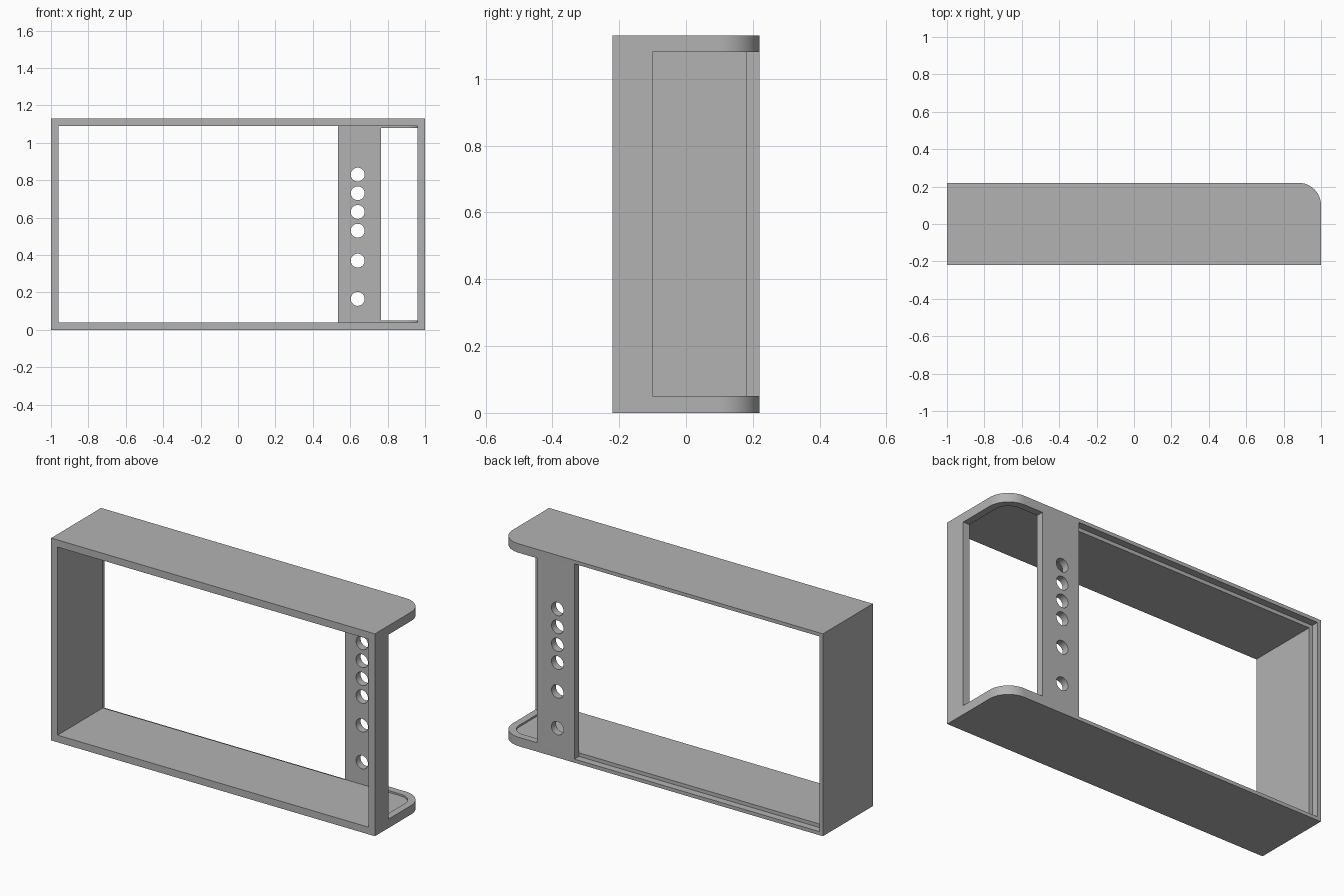
import bpy
import bmesh
from math import cos, sin, pi

if "Cube" in bpy.data.objects:
    bpy.data.objects.remove(bpy.data.objects["Cube"], do_unlink=True)

W, D, H = 1.0, 0.22, 1.13      # half width, half depth, height
T = 0.04                       # wall thickness
R = 0.12                       # rounded back corner radius
PANEL = (0.535, 0.765)         # panel left and right edges

grey = bpy.data.materials.new("plain_grey")
grey.use_nodes = True
colour = (0.45, 0.45, 0.45, 1)
grey.diffuse_color = colour
grey.node_tree.nodes["Principled BSDF"].inputs["Base Color"].default_value = colour


def prism(name, outline, z0, z1):
    """Extrude an xy outline between two heights."""
    bm = bmesh.new()
    face = bm.faces.new([bm.verts.new((x, y, z0)) for x, y in outline])
    top = bmesh.ops.extrude_face_region(bm, geom=[face])["geom"]
    bmesh.ops.translate(bm, vec=(0, 0, z1 - z0),
                        verts=[v for v in top if isinstance(v, bmesh.types.BMVert)])
    bmesh.ops.recalc_face_normals(bm, faces=bm.faces)
    mesh = bpy.data.meshes.new(name)
    bm.to_mesh(mesh)
    bm.free()
    obj = bpy.data.objects.new(name, mesh)
    bpy.context.collection.objects.link(obj)
    mesh.materials.append(grey)
    return obj


def box(name, x0, x1, y0, y1, z0, z1):
    return prism(name, [(x0, y0), (x1, y0), (x1, y1), (x0, y1)], z0, z1)


def rounded(x0, x1, y0, y1, r, steps=16):
    """Rectangle with its right back corner rounded."""
    arc = [(x1 - r + r * cos(i * pi / 2 / steps), y1 - r + r * sin(i * pi / 2 / steps))
           for i in range(steps + 1)]
    return [(x0, y0), (x1, y0)] + arc + [(x0, y1)]


def cut(target, cutter):
    cutter.hide_render = True
    mod = target.modifiers.new("cut", "BOOLEAN")
    mod.operation = "DIFFERENCE"
    mod.solver = "EXACT"
    mod.object = cutter
    bpy.context.view_layer.objects.active = target
    bpy.ops.object.modifier_apply(modifier=mod.name)
    bpy.data.objects.remove(cutter, do_unlink=True)


# Outer shell
frame = prism("frame", rounded(-W, W, -D, D, R), 0, H)

# Hollow inside, open at the front
cut(frame, prism("cavity", rounded(-W + T, W - T, -D - 0.1, D - T, R - T), T, H - T))

# Large back opening, with a stepped seat around its outer edges
cut(frame, box("back_opening", -W + T, PANEL[0], 0, D + 0.1, T, H - T))
S = T / 2
cut(frame, box("seat_step", -W + S, PANEL[0], D - T, D + 0.1, S, H - S))

# Opening that wraps round the rounded corner, leaving a low lip
cut(frame, box("corner_opening", PANEL[1], W + 0.1, -0.1, D + 0.1, 0.05, H - 0.05))

# Round holes through the panel
for z in (0.165, 0.37, 0.53, 0.63, 0.73, 0.83):
    bpy.ops.mesh.primitive_cylinder_add(vertices=40, radius=0.037, depth=0.2,
                                        location=(0.64, D, z), rotation=(pi / 2, 0, 0))
    hole = bpy.context.object
    hole.name = "hole_cutter"
    cut(frame, hole)

# Smooth the curved walls only
bpy.ops.object.select_all(action="DESELECT")
frame.select_set(True)
bpy.context.view_layer.objects.active = frame
bpy.ops.object.shade_smooth_by_angle(angle=pi / 6)
